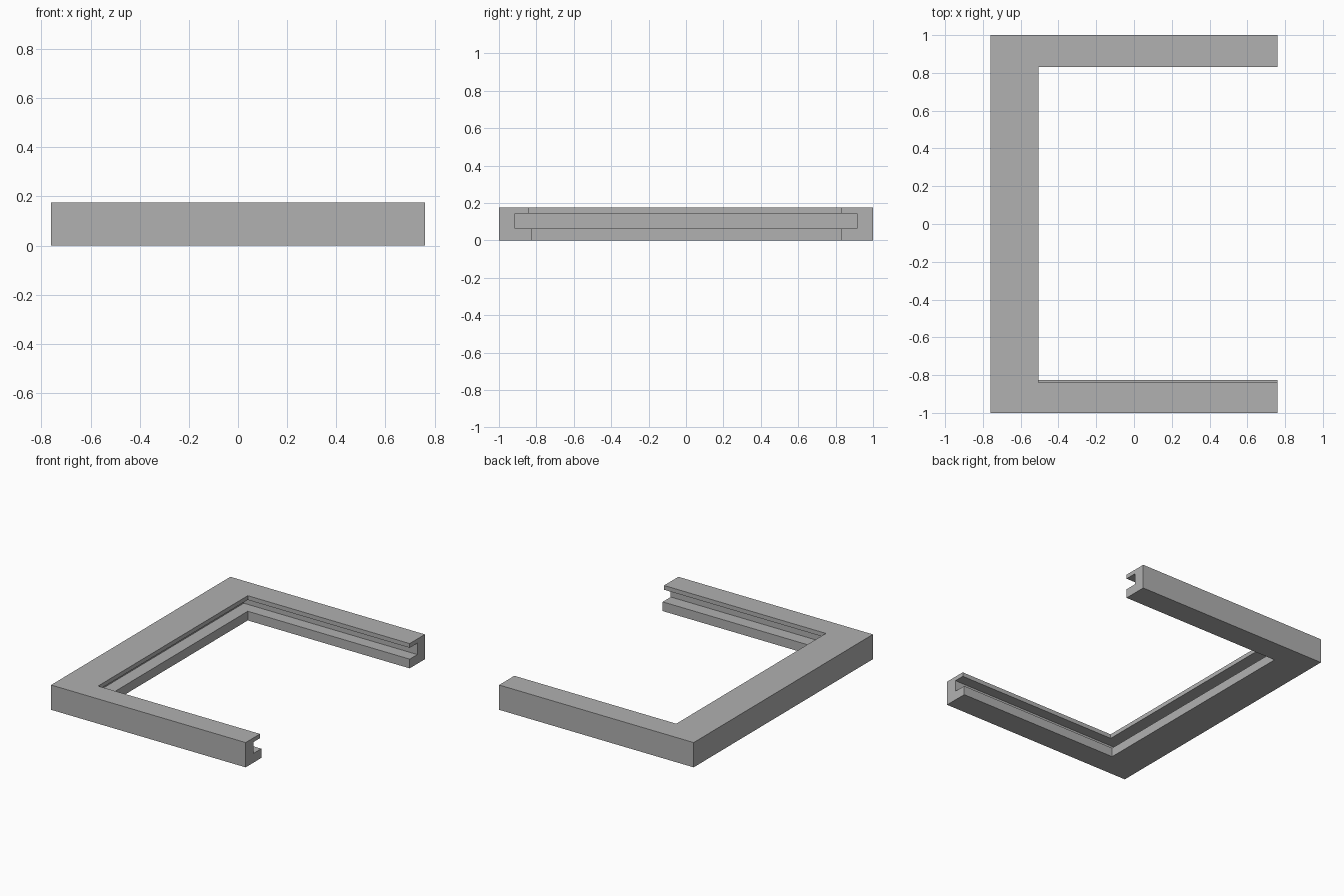
import bpy
import bmesh

cube = bpy.data.objects.get("Cube")
if cube:
    bpy.data.objects.remove(cube)

# Plain grey material
grey = bpy.data.materials.new("plain_grey")
grey.use_nodes = True
colour = (0.44, 0.44, 0.44, 1)
grey.diffuse_color = colour
grey.node_tree.nodes["Principled BSDF"].inputs["Base Color"].default_value = colour

# Open end of the arms, and the U-shaped paths: spine x, front y, back y
END_X = 0.76
OUTER = (-0.76, -1.0, 1.0)
LOWER_LIP = (-0.505, -0.825, 0.83)
GROOVE = (-0.595, -0.915, 0.915)
UPPER_LIP = (-0.505, -0.84, 0.83)

# Heights of the lips and the groove between them
GROOVE_BOTTOM, GROOVE_TOP, HEIGHT = 0.065, 0.145, 0.175

# Channel cross-section: a path and a height for each corner
section = [
    (OUTER, 0), (LOWER_LIP, 0),
    (LOWER_LIP, GROOVE_BOTTOM), (GROOVE, GROOVE_BOTTOM),
    (GROOVE, GROOVE_TOP), (UPPER_LIP, GROOVE_TOP),
    (UPPER_LIP, HEIGHT), (OUTER, HEIGHT),
]


def u_path(path, z):
    """Points along one edge: front end, two mitred corners, back end."""
    x, front, back = path
    return [(END_X, front, z), (x, front, z), (x, back, z), (END_X, back, z)]


# Sweep the channel section around the three-sided frame
bm = bmesh.new()
edges = [[bm.verts.new(p) for p in u_path(path, z)] for path, z in section]
for a, b in zip(edges, edges[1:] + edges[:1]):
    for i in range(3):
        bm.faces.new((a[i], a[i + 1], b[i + 1], b[i]))

# Close both open ends
for end in (0, 3):
    bm.faces.new([edge[end] for edge in edges])
bmesh.ops.recalc_face_normals(bm, faces=bm.faces)

mesh = bpy.data.meshes.new("grooved_frame")
bm.to_mesh(mesh)
bm.free()
mesh.materials.append(grey)
frame = bpy.data.objects.new("grooved_frame", mesh)
bpy.context.collection.objects.link(frame)
